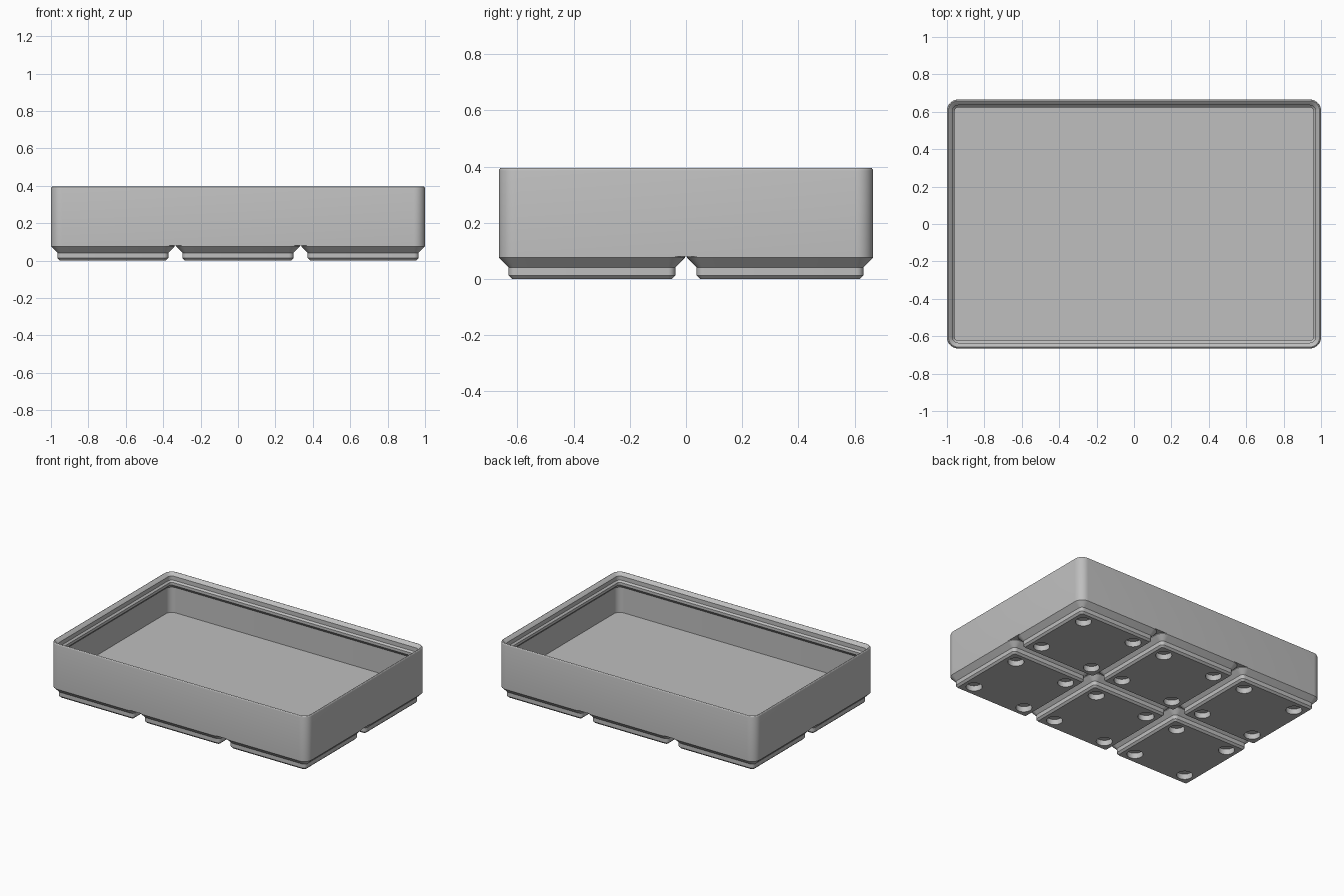
import bpy, bmesh, math
from mathutils import Vector

if "Cube" in bpy.data.objects:
    bpy.data.objects.remove(bpy.data.objects["Cube"])

MM = 2 / 125.5          # the part is laid out in millimetres
PITCH, COLS, ROWS = 42, 3, 2
CLEAR = 0.5             # clearance around the whole grid
RADIUS = 3.75           # outer corner radius

grey = bpy.data.materials.new("light grey plastic")
grey.use_nodes = True
colour = (0.52, 0.52, 0.52, 1)
grey.diffuse_color = colour
grey.node_tree.nodes["Principled BSDF"].inputs["Base Color"].default_value = colour


def rounded_ring(bm, width, depth, inset, z, steps=8):
    """Loop of vertices around a rounded rectangle, shrunk by inset."""
    r = RADIUS - inset
    cx, cy = width / 2 - RADIUS, depth / 2 - RADIUS
    ring = []
    for q, (sx, sy) in enumerate(((1, 1), (-1, 1), (-1, -1), (1, -1))):
        for i in range(steps + 1):
            a = (q + i / steps) * math.pi / 2
            ring.append(bm.verts.new(
                Vector((sx * cx + r * math.cos(a), sy * cy + r * math.sin(a), z)) * MM))
    return ring


def circle_ring(bm, x, y, r, z, sides=32):
    angles = [2 * math.pi * i / sides for i in range(sides)]
    return [bm.verts.new(Vector((x + r * math.cos(a), y + r * math.sin(a), z)) * MM)
            for a in angles]


def skin(bm, rings):
    """Join successive rings with quads."""
    for low, high in zip(rings, rings[1:]):
        n = len(low)
        for i in range(n):
            j = (i + 1) % n
            bm.faces.new((low[i], low[j], high[j], high[i]))


def loop_edges(bm, ring):
    return [bm.edges.get((ring[i - 1], ring[i])) for i in range(len(ring))]


def finish(bm, name):
    bmesh.ops.recalc_face_normals(bm, faces=bm.faces)
    mesh = bpy.data.meshes.new(name)
    bm.to_mesh(mesh)
    bm.free()
    mesh.materials.append(grey)
    obj = bpy.data.objects.new(name, mesh)
    bpy.context.collection.objects.link(obj)
    bpy.ops.object.select_all(action='DESELECT')
    obj.select_set(True)
    bpy.context.view_layer.objects.active = obj
    bpy.ops.object.shade_smooth_by_angle(angle=math.radians(30))
    return obj


# Tray body: outer wall, rounded rim, stepped stacking lip, inner wall, floor
BODY_PROFILE = [  # (inset, height)
    (0, 5), (0, 24.2), (0.08, 24.5), (0.27, 24.72), (0.5, 24.8), (0.75, 24.65),
    (1.9, 23.5), (1.9, 21.7), (2.6, 21), (2.6, 19.8), (0.95, 18.15), (0.95, 7)]
bm = bmesh.new()
size = (COLS * PITCH - CLEAR, ROWS * PITCH - CLEAR)
rings = [rounded_ring(bm, *size, inset, z) for inset, z in BODY_PROFILE]
skin(bm, rings)
bm.faces.new(rings[0])
bm.faces.new(rings[-1])
finish(bm, "tray_body")

# Foot: double-chamfered pad with four round pockets underneath
FOOT_PROFILE = [(2.95, 0), (2.15, 0.8), (2.15, 2.6), (0, 4.75), (0, 5), (0.4, 5.4)]
bm = bmesh.new()
side = PITCH - CLEAR
rings = [rounded_ring(bm, side, side, inset, z) for inset, z in FOOT_PROFILE]
skin(bm, rings)
bm.faces.new(rings[-1])
underside = loop_edges(bm, rings[0])
for x in (-13, 13):
    for y in (-13, 13):
        pocket = [circle_ring(bm, x, y, 3.25, z) for z in (0, 2.4)]
        skin(bm, pocket)
        bm.faces.new(pocket[1])
        underside += loop_edges(bm, pocket[0])
bmesh.ops.triangle_fill(bm, edges=underside, use_beauty=True, normal=(0, 0, -1))
foot = finish(bm, "foot")

# Repeat the foot over the grid
for col in range(COLS):
    for row in range(ROWS):
        part = foot if col == row == 0 else foot.copy()
        if part is not foot:
            bpy.context.collection.objects.link(part)
        part.name = f"foot_{col + 1}_{row + 1}"
        part.location = ((col - (COLS - 1) / 2) * PITCH * MM,
                         (row - (ROWS - 1) / 2) * PITCH * MM, 0)
